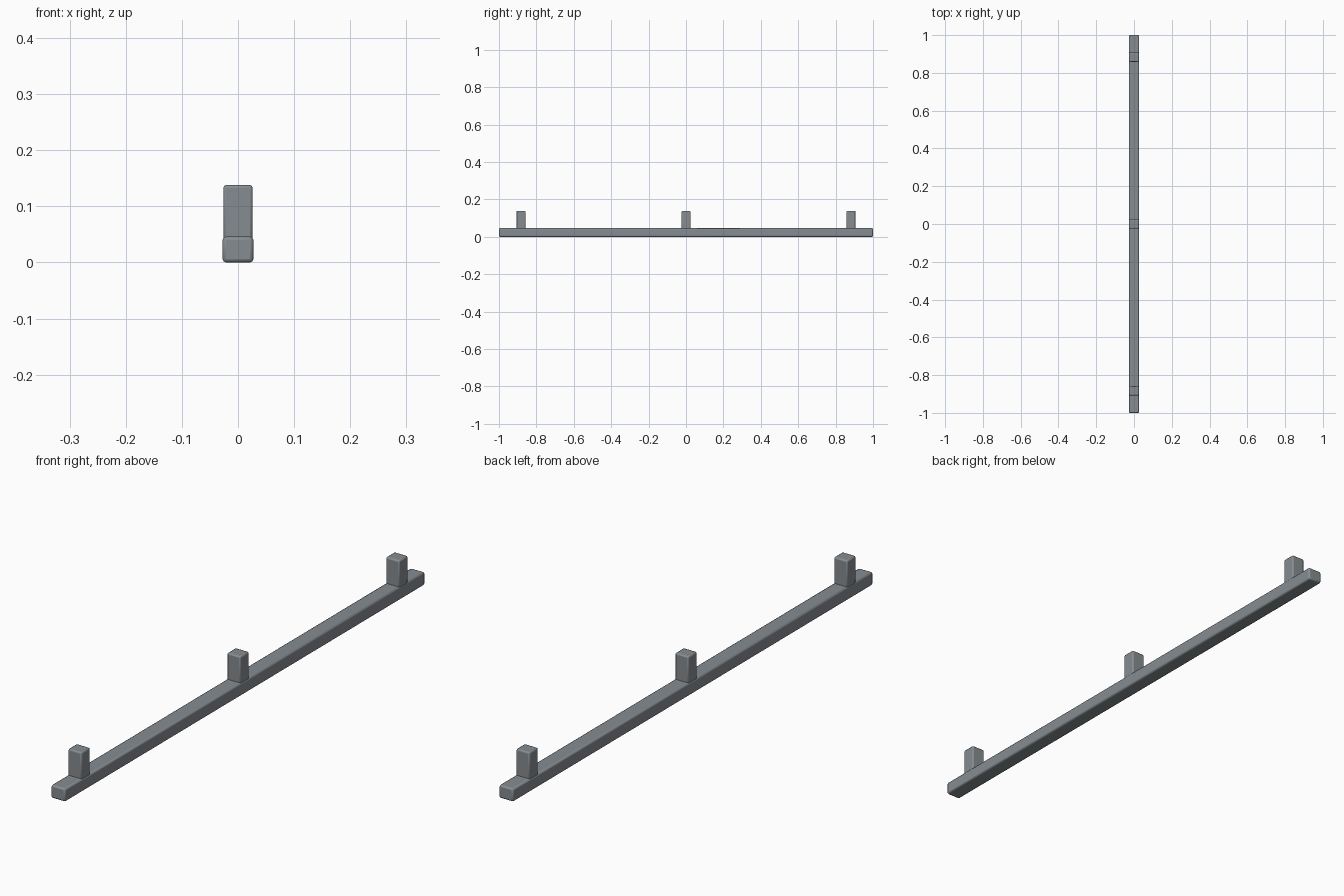
import bpy

if "Cube" in bpy.data.objects:
    bpy.data.objects.remove(bpy.data.objects["Cube"])

# Dark blue-grey metal
metal = bpy.data.materials.new("dark_metal")
metal.diffuse_color = (0.24, 0.265, 0.285, 1)
metal.use_nodes = True
metal.node_tree.nodes["Principled BSDF"].inputs["Base Color"].default_value = metal.diffuse_color


def bevelled_box(name, size, centre, bevel):
    bpy.ops.mesh.primitive_cube_add(size=1, location=centre)
    ob = bpy.context.object
    ob.name = name
    ob.scale = size
    bpy.ops.object.transform_apply(location=False, rotation=False, scale=True)
    ob.data.materials.append(metal)
    mod = ob.modifiers.new("soft_edges", 'BEVEL')
    mod.width = bevel
    mod.segments = 2
    bpy.ops.object.shade_smooth_by_angle()
    return ob


# Long rail lying on the ground
RAIL_H = 0.046
bevelled_box("rail", (0.055, 2.0, RAIL_H), (0, 0, RAIL_H / 2), 0.006)

# Three short posts standing on the rail
POST_BOTTOM, POST_TOP = 0.036, 0.138
for name, y in (("front_post", -0.883), ("middle_post", 0), ("back_post", 0.883)):
    bevelled_box(name, (0.052, 0.049, POST_TOP - POST_BOTTOM),
                 (0, y, (POST_TOP + POST_BOTTOM) / 2), 0.005)
